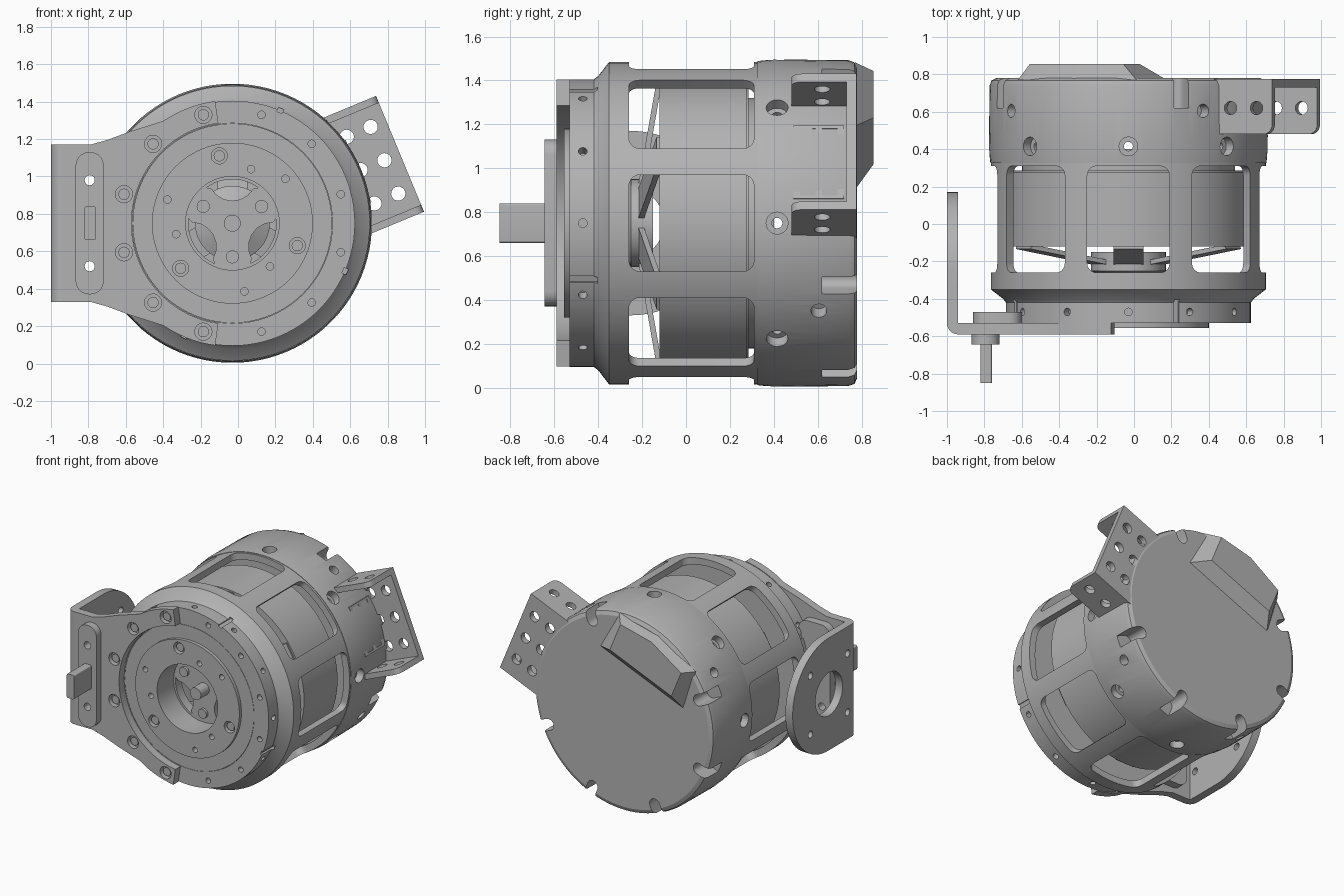
import bpy, bmesh
from math import radians, cos, sin, pi
from mathutils import Matrix

if "Cube" in bpy.data.objects:
    bpy.data.objects.remove(bpy.data.objects["Cube"])

metal = bpy.data.materials.new("machined grey")
metal.use_nodes = True
GREY = (0.45, 0.45, 0.45, 1)
metal.diffuse_color = GREY
metal.node_tree.nodes["Principled BSDF"].inputs["Base Color"].default_value = GREY

CX, CZ = -0.03, 0.75
T, R = Matrix.Translation, Matrix.Rotation
SIDE = Matrix(((0, 0, 1, 0), (1, 0, 0, 0), (0, 1, 0, 0), (0, 0, 0, 1)))
FRONT = R(pi / 2, 4, 'X')


# Frames around the motor axis: u outward, v tangential
def polar(a, u=0, y=0, v=0):
    return T((CX, 0, CZ)) @ R(-radians(a), 4, 'Y') @ T((u, y, v))


def radial(a, r, y):
    return polar(a, r, y) @ SIDE


def axial(a, r, y, v=0):
    return polar(a, r, y, v) @ FRONT


def arc(cx, cy, r, a0, a1, n=8):
    steps = [radians(a0 + (a1 - a0) * i / n) for i in range(n + 1)]
    return [(cx + r * cos(t), cy + r * sin(t)) for t in steps]


def circle(r, n=20):
    return arc(0, 0, r, 0, 360 - 360 / n, n - 1)


def rect(w, h, r=0.0, corners=(1, 1, 1, 1)):
    pts = []
    for i, (sx, sy) in enumerate(((1, 1), (-1, 1), (-1, -1), (1, -1))):
        k = r * corners[i]
        cx, cy = sx * (w / 2 - k), sy * (h / 2 - k)
        pts += arc(cx, cy, k, 90 * i, 90 * i + 90, 5) if k else [(cx, cy)]
    return pts


def prism(bm, pts, depth, mat, top=None):
    low = [bm.verts.new(mat @ T((x, y, -depth / 2)).translation) for x, y in pts]
    high = [bm.verts.new(mat @ T((x, y, depth / 2)).translation) for x, y in top or pts]
    faces = [bm.faces.new(low[::-1]), bm.faces.new(high)]
    for i in range(len(pts)):
        j = (i + 1) % len(pts)
        faces.append(bm.faces.new((low[i], low[j], high[j], high[i])))
    bmesh.ops.recalc_face_normals(bm, faces=faces)


def lathe(bm, profile, n=96):
    rings = [[bm.verts.new(polar(360 * i / n, r, y).translation) for r, y in profile]
             for i in range(n)]
    for i in range(n):
        a, b = rings[i], rings[(i + 1) % n]
        for j in range(len(profile)):
            k = (j + 1) % len(profile)
            bm.faces.new((a[j], a[k], b[k], b[j]))
    bmesh.ops.remove_doubles(bm, verts=bm.verts, dist=1e-5)
    bmesh.ops.recalc_face_normals(bm, faces=bm.faces)


def build(name, bm, cuts=None):
    mesh = bpy.data.meshes.new(name)
    bm.to_mesh(mesh)
    obj = bpy.data.objects.new(name, mesh)
    bpy.context.collection.objects.link(obj)
    mesh.materials.append(metal)
    bpy.ops.object.select_all(action='DESELECT')
    obj.select_set(True)
    bpy.context.view_layer.objects.active = obj
    if cuts:
        cm = bpy.data.meshes.new("cutter")
        cuts.to_mesh(cm)
        cutter = bpy.data.objects.new("cutter", cm)
        cutter.hide_render = True
        bpy.context.collection.objects.link(cutter)
        mod = obj.modifiers.new("cut", 'BOOLEAN')
        mod.operation, mod.solver, mod.object = 'DIFFERENCE', 'EXACT', cutter
        mod.use_self = True
        bpy.ops.object.modifier_apply(modifier="cut")
        bpy.data.objects.remove(cutter)
    bpy.ops.object.shade_smooth_by_angle(angle=radians(21))


new = bmesh.new

# Cage with eight windows and a front flange
bm, cut = new(), new()
lathe(bm, [(.535, -.53), (.655, -.53), (.655, -.42), (.67, -.4), (.735, -.35),
           (.735, .335), (.685, .335), (.685, -.275), (.535, -.275)])
for k in range(8):
    prism(cut, rect(.57, .44, .05), .4, radial(45 * k, .76, .025))
for k in range(12):
    prism(cut, circle(.02, 18), .1, radial(30 * k, .65, -.47))
    prism(cut, circle(.02, 18), .08, axial(15 + 30 * k, .6, -.53))
for k in range(4):
    prism(cut, rect(.16, .03), .024, radial(67 + 90 * k, .655, -.46))
build("cage", bm, cut)

# Front output disc with bolt circles
bm, cut = new(), new()
lathe(bm, [(.25, -.555), (.43, -.555), (.43, -.53), (.533, -.53), (.533, -.515), (.54, -.515),
           (.54, -.28), (.25, -.28)])
for k in range(3):
    a = 120 * k
    for ang, r, size in ((40, .37, .02), (71, .306, .02), (101, .367, .043)):
        prism(cut, circle(size), .08, axial(a + ang, r, -.55))
build("output_disc", bm, cut)
bm = new()
for k in range(3):
    prism(bm, circle(.03), .06, axial(101 + 120 * k, .367, -.51))
build("output_screws", bm)

# Three-armed carrier and shaft inside the bore
bm, cut = new(), new()
lathe(bm, [(0, -.36), (.255, -.36), (.255, -.29), (0, -.29)], 64)
sector = arc(0, 0, .235, -36, 36, 12) + arc(.25, 0, .13, 120, 240, 6)
for k in range(3):
    prism(cut, sector, .3, axial(90 + 120 * k, 0, -.33))
build("carrier", bm, cut)
bm = new()
lathe(bm, [(0, -.46), (.045, -.46), (.045, -.3), (.1, -.3), (.2, -.25), (.2, -.15), (0, -.15)], 48)
build("shaft_hub", bm)
bm = new()
for a in (30, 150, 270):
    prism(bm, circle(.035), .03, axial(a, .18, -.365))
build("carrier_screws", bm)

# Rotor drum, its tilted spokes and the stator behind
bm = new()
lathe(bm, [(0, -.06), (.56, -.06), (.6, -.12), (.66, -.12), (.66, .275), (.62, .275),
           (.62, .285), (.57, .285), (.57, .4), (0, .4)])
build("rotor_drum", bm)
bm = new()
for k in range(6):
    prism(bm, rect(.025, .16), .5, radial(30 + 60 * k, .4, -.165) @ R(radians(10), 4, 'Y'))
build("rotor_spokes", bm)

# Rear cover with screw holes and open slots
bm, cut = new(), new()
lathe(bm, [(0, .78), (.705, .78), (.732, .768), (.742, .74), (.746, .4), (.738, .325),
           (.58, .325), (.58, .72), (0, .72)])
for k in range(8):
    prism(cut, circle(.05), .1, radial(45 * k, .74, .415))
    prism(cut, circle(.024), .3, radial(45 * k, .66, .415))
for k in range(4):
    prism(cut, circle(.036), .12, radial(57.5 + 90 * k, .73, .605))
slot = [(.85, -.042), (.85, .042)] + arc(.67, 0, .042, 90, 270, 10)
for k in (1, 3, 4, 5, 6, 7):
    prism(cut, slot, .2, axial(22.5 + 45 * k, 0, .72))
build("rear_cover", bm, cut)

# Raised wedge on the back, sloping on three sides
bm = new()
foot = [(.33, -.36), (.66, -.32), (.71, .02), (.65, .37), (.33, .4)]
crown = [(.42, -.24), (.65, -.24), (.69, .02), (.63, .31), (.42, .31)]
prism(bm, crown, .085, axial(112.5, 0, .8125), foot)
build("rear_wedge", bm)

# Perforated channel bracket beside the rear cover
bm, cut = new(), new()
prism(bm, rect(.47, .67), .045, axial(22.5, .735, .7535))
for v in (-.193, 0, .193):
    for u in (.742, .88):
        prism(cut, circle(.038), .2, axial(22.5, u, .757, v))
build("channel_plate", bm, cut)
for side, name in ((1, "channel_upper_flange"), (-1, "channel_lower_flange")):
    bm, cut = new(), new()
    prism(bm, rect(.47, .296, .05, (0, 0, 1, 1)), .04, polar(22.5, .735, .628, .315 * side))
    for u in (.73, .88):
        prism(cut, circle(.036), .2, polar(22.5, u, .62, .315 * side))
    build(name, bm, cut)

# Connector block between the flanges
bm, cut = new(), new()
prism(bm, rect(.23, .36), .2, radial(22.5, .63, .605))
for v in (-.12, 0, .12):
    for y in (.555, .655):
        prism(cut, rect(.07, .09), .12, polar(22.5, .73, y, v) @ SIDE)
build("connector_block", bm, cut)

# Front bracket plate: curved horns around the disc
bm, cut = new(), new()
upper = [(-.94, 1.17), (-.79, 1.17), (-.7, 1.195), (-.58, 1.24)] + arc(CX, CZ, .66, 124, 98)
inner = arc(CX, CZ, .54, 98, 262, 40)
lower = [(x, 2 * CZ - z) for x, z in reversed(upper)]
prism(bm, upper + inner + lower, .06, T((0, -.56, 0)) @ FRONT)
for k in range(6):
    prism(cut, circle(.046), .08, axial(105 + 30 * k, .6, -.59))
pin_holes = [T((-.793, -.56, CZ + s * .23)) @ FRONT for s in (-1, 1)]
for hole in pin_holes:
    prism(cut, circle(.027), .4, hole)
build("bracket_plate", bm, cut)
bm = new()
for k in range(6):
    prism(bm, circle(.03), .05, axial(105 + 30 * k, .6, -.55))
build("bracket_screws", bm)

# Folded corner and rounded side plate
bm = new()
prism(bm, [(-.94, -.53)] + arc(-.94, -.53, .06, 180, 270), .84, T((0, 0, CZ)))
build("bracket_fold", bm)
bm, cut = new(), new()
prism(bm, [(-.53, 1.17), (-.53, .33)] + arc(-.25, CZ, .42, -90, 90, 32), .06, T((-.97, 0, 0)) @ SIDE)
hub = T((-.97, -.26, CZ)) @ SIDE
prism(cut, circle(.16, 40), .2, hub)
for k in range(4):
    prism(cut, circle(.026), .2, hub @ R(radians(45 + 90 * k), 4, 'Z') @ T((.31, 0, 0)))
build("bracket_side_plate", bm, cut)

# Pads on both sides of the bracket and the key tab
for name, x, w, y, d in (("front_pad", -.793, .15, -.6175, .055), ("back_pad", -.73, .26, -.5, .06)):
    bm, cut = new(), new()
    prism(bm, rect(w, .76, .07), d, T((x, y, CZ)) @ FRONT)
    for hole in pin_holes:
        prism(cut, circle(.027), .4, hole)
    build(name, bm, cut)
bm = new()
prism(bm, rect(.06, .18, .01), .21, T((-.79, -.745, CZ)) @ FRONT)
build("key_tab", bm)
